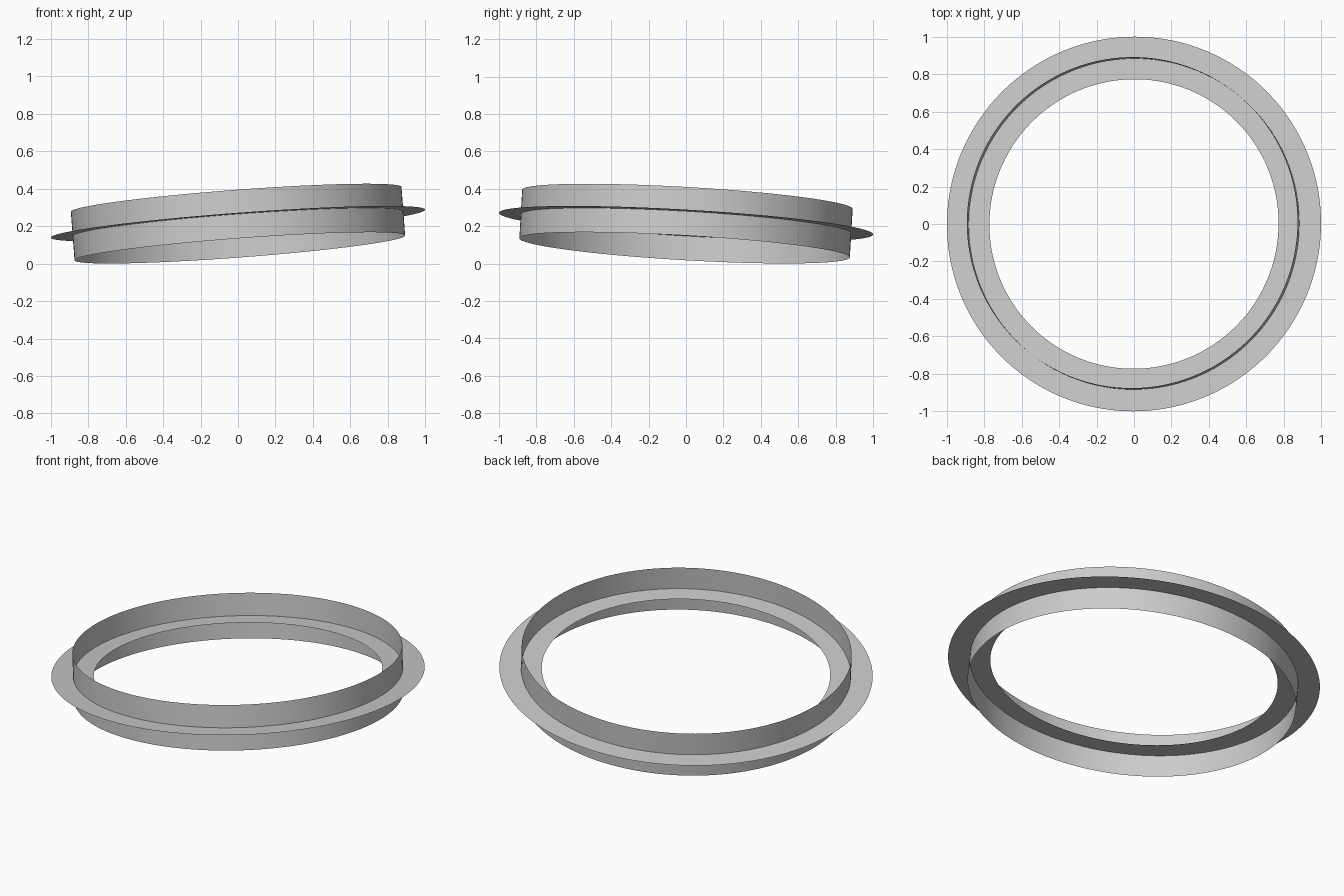
import bpy, bmesh, math
from mathutils import Vector

if "Cube" in bpy.data.objects:
    bpy.data.objects.remove(bpy.data.objects["Cube"])

SEG = 160
CENTRE = Vector((0, 0, 0.2135))
AXIS = Vector((-0.075, 0.058, 1)).normalized()   # shared tilt of both rings
TILT = Vector((0, 0, 1)).rotation_difference(AXIS)


def swept_ring(name, start, end):
    """Thin surface: a straight (radius, height) profile turned about the axis."""
    bm = bmesh.new()
    loops = []
    for r, z in (start, end):
        loops.append([bm.verts.new((r * math.cos(2 * math.pi * i / SEG),
                                    r * math.sin(2 * math.pi * i / SEG), z))
                      for i in range(SEG)])
    a, b = loops
    for i in range(SEG):
        j = (i + 1) % SEG
        face = bm.faces.new((a[i], a[j], b[j], b[i]))
        face.smooth = True
    mesh = bpy.data.meshes.new(name)
    bm.to_mesh(mesh)
    bm.free()
    obj = bpy.data.objects.new(name, mesh)
    bpy.context.collection.objects.link(obj)
    obj.rotation_mode = 'QUATERNION'
    obj.rotation_quaternion = TILT
    obj.location = CENTRE
    return obj


# Upright band
swept_ring("upright_band", (0.885, -0.13), (0.885, 0.13))
# Flat ring crossing the band at mid height (normals up)
swept_ring("flat_ring", (1.0015, 0), (0.774, 0))
